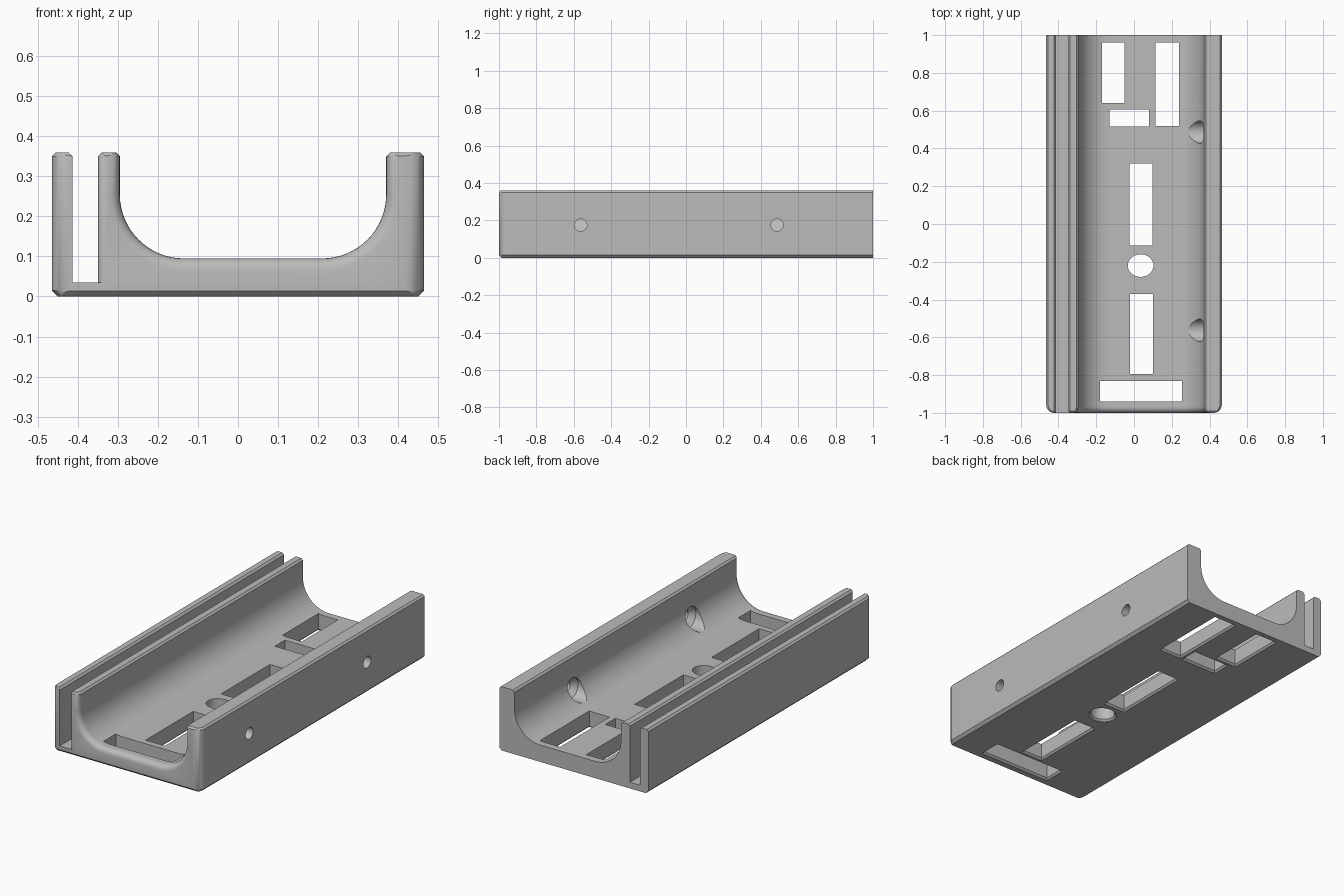
import bpy, bmesh, math

if "Cube" in bpy.data.objects:
    bpy.data.objects.remove(bpy.data.objects["Cube"], do_unlink=True)

grey = bpy.data.materials.new("plain grey")
grey.use_nodes = True
colour = (0.5, 0.5, 0.5, 1)
grey.diffuse_color = colour
grey.node_tree.nodes["Principled BSDF"].inputs["Base Color"].default_value = colour


def loft(name, rings):
    """Closed solid skinned through rings of equal point count."""
    bm = bmesh.new()
    loops = [[bm.verts.new(p) for p in ring] for ring in rings]
    n = len(loops[0])
    for a, b in zip(loops, loops[1:]):
        for i in range(n):
            j = (i + 1) % n
            bm.faces.new((a[i], a[j], b[j], b[i]))
    bm.faces.new(loops[0][::-1])
    bm.faces.new(loops[-1])
    bmesh.ops.recalc_face_normals(bm, faces=bm.faces)
    mesh = bpy.data.meshes.new(name)
    bm.to_mesh(mesh)
    bm.free()
    mesh.materials.append(grey)
    obj = bpy.data.objects.new(name, mesh)
    bpy.context.collection.objects.link(obj)
    return obj


def rounding(t, r):
    """Inset of a quarter-round of radius r at depth t from the front."""
    return 0 if t >= r else r - math.sqrt(r * r - (r - t) ** 2)


def section(t):
    """Tray cross-section at distance t behind the front end."""
    side, chan, slot = rounding(t, 0.045), rounding(t, 0.03), rounding(t, 0.02)
    rise, drop = max(0, 0.014 - t), max(0, 0.009 - t)
    b, c = 0.015 - rise, 0.01 - drop          # bottom and top chamfers
    zb, zt = rise, 0.36 - drop
    w = 0.465 - side
    r = 0.16 + chan

    def wall_top(x0, x1):
        return [(x1, zt - c), (x1 - c, zt), (x0 + c, zt), (x0, zt - c)]

    def arc(cx, a0, a1):
        return [(cx + r * math.cos(math.radians(a0 + (a1 - a0) * i / 16)),
                 0.255 + r * math.sin(math.radians(a0 + (a1 - a0) * i / 16)))
                for i in range(17)]

    pts = [(-w + b, zb), (w - b, zb), (w, zb + b)]
    pts += wall_top(0.21 + r, w)                      # thick wall
    pts += arc(0.21, 0, -90) + arc(-0.135, -90, -180)  # rounded channel
    pts += wall_top(-0.35 + slot, -0.135 - r)         # inner rail
    pts += [(-0.35 + slot, 0.035), (-0.413, 0.035)]   # narrow groove
    pts += wall_top(-w, -0.413)                       # outer rail
    pts += [(-w, zb + b)]
    return [(x, -1 + t, z) for x, z in pts]


tray = loft("tray", [section(t) for t in
                     (0, 0.002, 0.005, 0.01, 0.015, 0.022, 0.03, 0.038, 0.045, 2)])


def floor_cutter(name, x0, x1, y0, y1, sides=4):
    """Upright cutter, flared at the underside: box or ellipse."""
    cx, cy, hx, hy = (x0 + x1) / 2, (y0 + y1) / 2, (x1 - x0) / 2, (y1 - y0) / 2
    k = math.sqrt(2) if sides == 4 else 1
    rings = []
    for z, g in ((-0.01, 0.02), (0.01, 0), (0.2, 0)):
        angles = [2 * math.pi * (i + 0.5) / sides for i in range(sides)]
        rings.append([(cx + k * (hx + g) * math.cos(a),
                       cy + k * (hy + g) * math.sin(a), z) for a in angles])
    return loft(name, rings)


def screw_cutter(name, y):
    """Sideways screw hole with a wide countersunk pocket on the inside."""
    rings = []
    for x, r in ((0.15, 0.06), (0.375, 0.06), (0.405, 0.033), (0.5, 0.033)):
        rings.append([(x, y + r * math.cos(2 * math.pi * i / 32),
                       0.175 + r * math.sin(2 * math.pi * i / 32))
                      for i in range(32)])
    return loft(name, rings)


# Plain openings in the floor, separated by narrow bridges
cutters = [
    floor_cutter("front_cross_slot", -0.18, 0.255, -0.94, -0.83),
    floor_cutter("front_long_slot", -0.02, 0.10, -0.795, -0.37),
    floor_cutter("round_hole", -0.033, 0.103, -0.28, -0.16, 40),
    floor_cutter("middle_slot", -0.025, 0.097, -0.115, 0.32),
    floor_cutter("rear_cross_slot", -0.13, 0.08, 0.515, 0.605),
    floor_cutter("rear_slot_right", -0.17, -0.05, 0.64, 0.96),
    floor_cutter("rear_slot_left", 0.113, 0.238, 0.52, 0.96),
    # Screw holes through the thick wall
    screw_cutter("front_screw_hole", -0.563),
    screw_cutter("rear_screw_hole", 0.487),
]

bpy.ops.object.select_all(action='DESELECT')
bpy.context.view_layer.objects.active = tray
tray.select_set(True)
for cutter in cutters:
    cutter.hide_render = True
    mod = tray.modifiers.new(cutter.name, 'BOOLEAN')
    mod.operation = 'DIFFERENCE'
    mod.solver = 'EXACT'
    mod.object = cutter
    bpy.ops.object.modifier_apply(modifier=mod.name)
for cutter in cutters:
    bpy.data.objects.remove(cutter, do_unlink=True)

bpy.ops.object.shade_smooth_by_angle(angle=math.radians(30))
